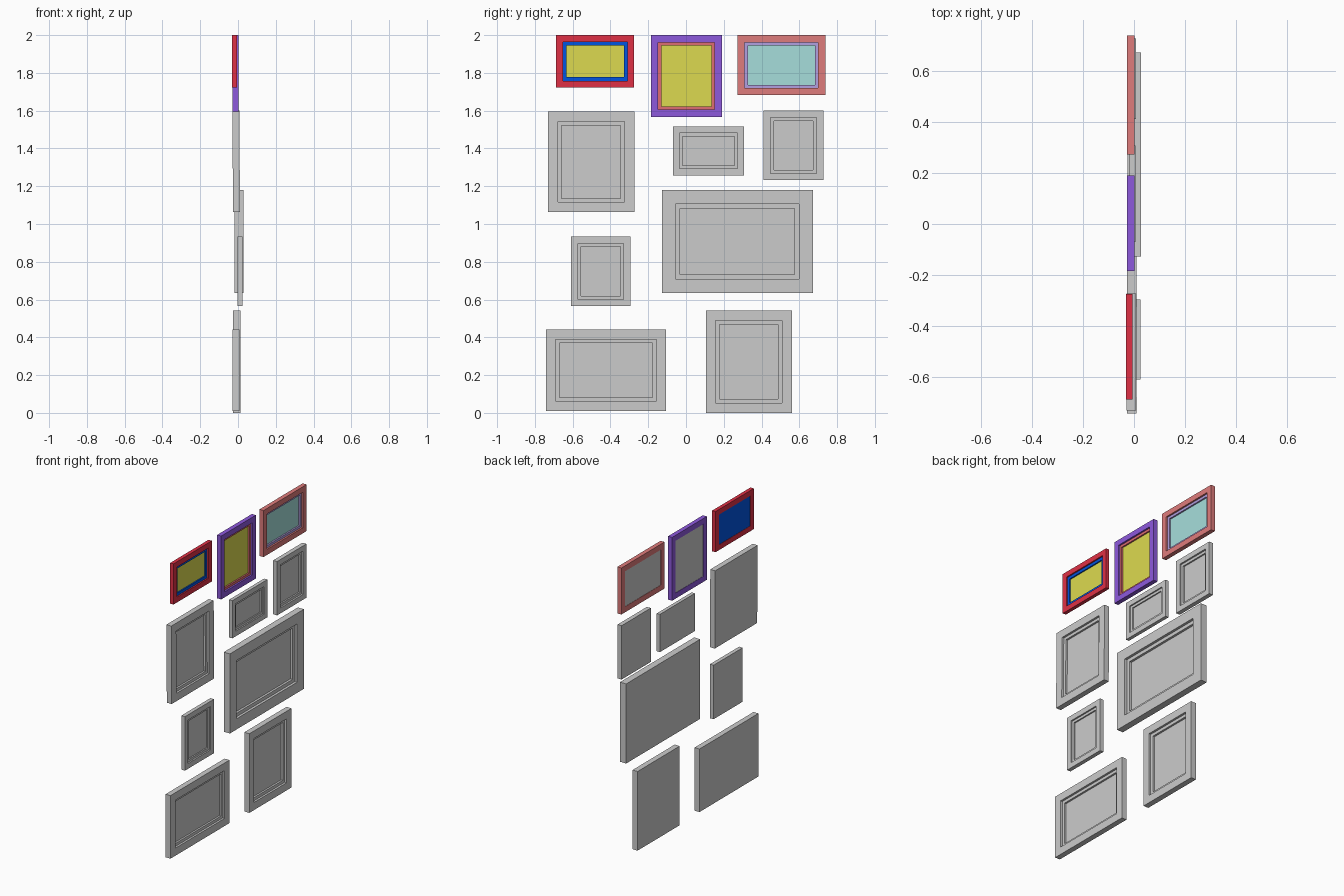
import bpy, bmesh
from mathutils import Vector, Matrix

if "Cube" in bpy.data.objects:
    bpy.data.objects.remove(bpy.data.objects["Cube"])


def paint(name, rgb):
    m = bpy.data.materials.new(name)
    m.diffuse_color = (*rgb, 1)
    m.use_nodes = True
    m.node_tree.nodes["Principled BSDF"].inputs["Base Color"].default_value = m.diffuse_color
    return m


def loft(name, loops, ring=False, mat=None, tilt=0):
    """Join nested rectangles (rect, x); close into a ring or cap both ends."""
    bm = bmesh.new()
    rows = []
    for (y0, y1, z0, z1), x in loops:
        rows.append([bm.verts.new((x, y, z)) for y, z in
                     ((y0, z0), (y1, z0), (y1, z1), (y0, z1))])
    pairs = list(zip(rows, rows[1:]))
    if ring:
        pairs.append((rows[-1], rows[0]))
    else:
        bm.faces.new(rows[0])
        bm.faces.new(rows[-1])
    for a, b in pairs:
        for i in range(4):
            j = (i + 1) % 4
            bm.faces.new((a[i], a[j], b[j], b[i]))
    bmesh.ops.recalc_face_normals(bm, faces=bm.faces)
    if tilt:
        (y0, y1, z0, z1), _ = loops[0]
        c = Vector(((loops[0][1] + loops[1][1]) / 2, (y0 + y1) / 2, (z0 + z1) / 2))
        bmesh.ops.rotate(bm, cent=c, matrix=Matrix.Rotation(tilt, 3, 'Y'), verts=bm.verts)
    me = bpy.data.meshes.new(name)
    bm.to_mesh(me)
    bm.free()
    ob = bpy.data.objects.new(name, me)
    bpy.context.collection.objects.link(ob)
    if mat:
        me.materials.append(mat)


def inset(r, d):
    return (r[0] + d, r[1] - d, r[2] + d, r[3] - d)


def depths(x0, x1):
    t = x1 - x0
    return x1 - 0.38 * t, x1 - 0.72 * t     # ledge, picture


# Plain frames: one stepped solid each (rect y0 y1 z0 z1, x0, x1, border, ledge, tilt)
plain = {
    "tall_frame_upper": ((-.731, -.273, 1.063, 1.595), -.028, .009, .053, .02, -.006),
    "small_frame_middle": ((-.07, .308, 1.258, 1.516), -.018, .006, .035, .017, 0),
    "small_frame_right": ((.411, .727, 1.232, 1.6), -.022, .008, .036, .018, 0),
    "large_frame": ((-.128, .672, .636, 1.18), -.018, .028, .073, .024, 0),
    "small_frame_left": ((-.609, -.295, .565, .934), -.002, .025, .036, .017, 0),
    "wide_frame_lower": ((-.742, -.105, .01, .441), -.028, .009, .052, .02, 0),
    "tall_frame_lower": ((.105, .56, 0, .541), -.026, .012, .052, .021, 0),
}
for name, (r, x0, x1, border, ledge, tilt) in plain.items():
    xl, xp = depths(x0, x1)
    a, b = inset(r, border), inset(r, border + ledge)
    loft(name, [(r, x0), (r, x1), (a, x1), (a, xl), (b, xl), (b, xp)], tilt=tilt)

# Coloured frames: border ring, mat ring, picture and backing panel
blue = paint("blue", (0, .09, .75))
yellow = paint("yellow", (.72, .70, .08))
coloured = {
    "red_frame": ((-.688, -.274, 1.722, 2.0), -.031, -.006, .036, .019,
                  paint("red", (.74, .03, .06)), blue, yellow, blue),
    "purple_frame": ((-.185, .19, 1.567, 2.0), -.028, .002, .038, .017,
                     paint("purple", (.27, .10, .72)), paint("rose", (.74, .15, .17)), yellow, None),
    "pink_frame": ((.272, .738, 1.682, 2.0), -.028, .002, .038, .017,
                   paint("pink", (.74, .2, .2)), paint("lavender", (.45, .35, .75)),
                   paint("cyan", (.38, .73, .71)), None),
}
for name, (r, x0, x1, border, ledge, c_frame, c_mat, c_pic, c_back) in coloured.items():
    xl, xp = depths(x0, x1)
    a, b = inset(r, border), inset(r, border + ledge)
    xb = x0 + .002
    xm = (xb + xp) / 2
    loft(name, [(r, x0), (r, x1), (a, x1), (a, x0)], True, c_frame)
    loft(name + "_mat", [(a, xm), (a, xl), (b, xl), (b, xm)], True, c_mat)
    loft(name + "_picture", [(b, xm), (b, xp)], mat=c_pic)
    loft(name + "_backing", [(a, xb), (a, xm)], mat=c_back)
